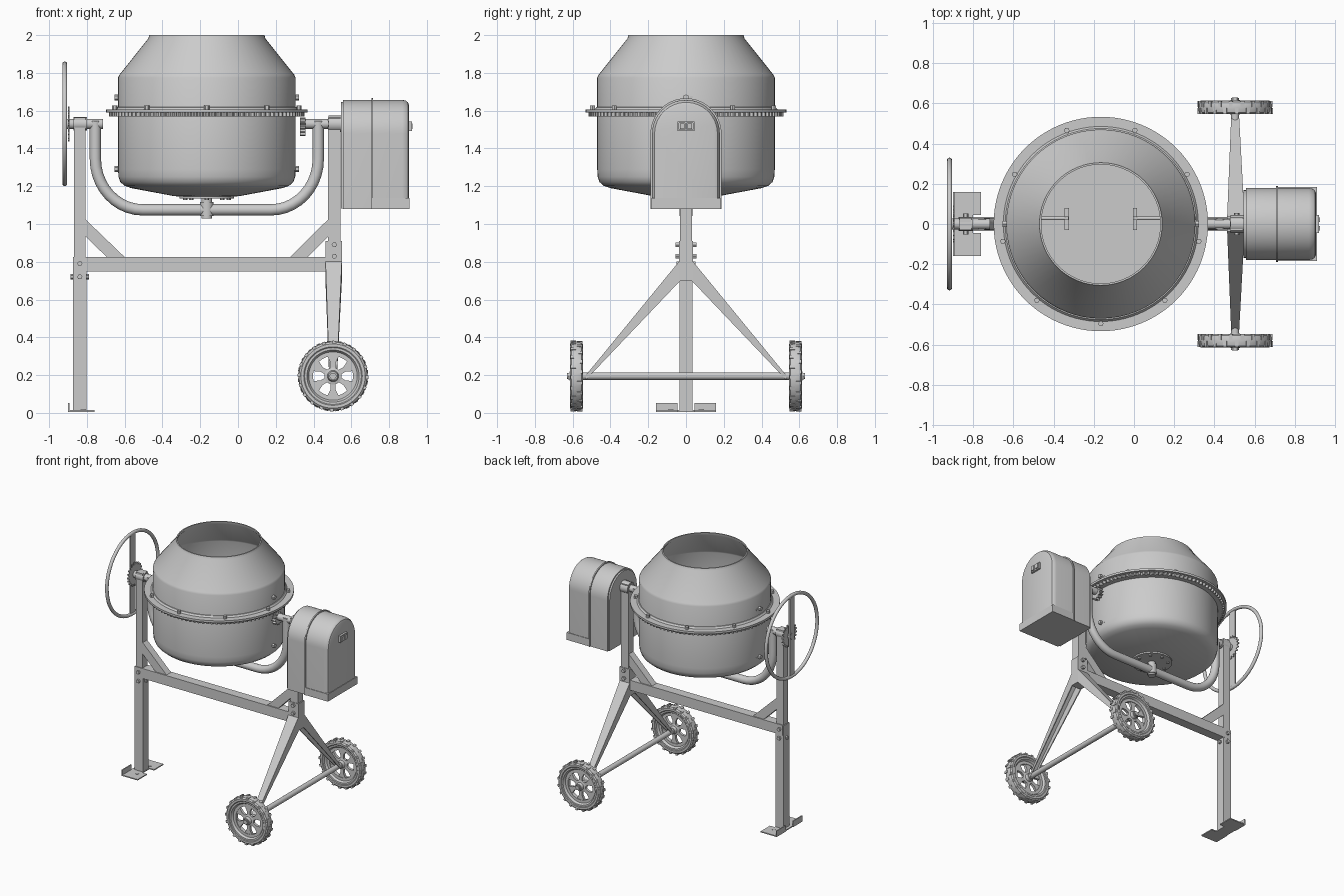
import bpy, bmesh
from math import sin, cos, pi, radians
from mathutils import Matrix, Vector

CX = -0.165  # drum axis
AX = {'X': Matrix.Rotation(pi / 2, 4, 'Y'), 'Y': Matrix.Rotation(-pi / 2, 4, 'X'), 'Z': Matrix()}


def finish(name, verts, faces, mat=Matrix()):
    me = bpy.data.meshes.new(name)
    me.from_pydata([mat @ Vector(v) for v in verts], [], faces)
    bm = bmesh.new()
    bm.from_mesh(me)
    bmesh.ops.remove_doubles(bm, verts=bm.verts, dist=1e-5)
    bmesh.ops.recalc_face_normals(bm, faces=bm.faces)
    bm.to_mesh(me)
    bm.free()
    ob = bpy.data.objects.new(name, me)
    bpy.context.collection.objects.link(ob)
    return ob


def loft(name, sections, mat=Matrix(), closed=False):
    n, m = len(sections[0]), len(sections)
    verts = [p for s in sections for p in s]
    faces = [(i * n + j, i * n + (j + 1) % n, (i + 1) % m * n + (j + 1) % n, (i + 1) % m * n + j)
             for i in range(m if closed else m - 1) for j in range(n)]
    if not closed:
        faces += [tuple(range(n)), tuple(range((m - 1) * n, m * n))]
    return finish(name, verts, faces, mat)


def box(name, x0, x1, y0, y1, z0, z1):
    return loft(name, [[(x0, y0, z), (x1, y0, z), (x1, y1, z), (x0, y1, z)] for z in (z0, z1)])


def plate(name, pts, y0, y1, mat=Matrix()):
    return loft(name, [[(x, y, z) for x, z in pts] for y in (y0, y1)], mat)


def lathe(name, prof, loc, axis='Z', seg=64, closed=True):
    secs = [[(r * cos(2 * pi * k / seg), r * sin(2 * pi * k / seg), z) for k in range(seg)] for r, z in prof]
    return loft(name, secs, Matrix.Translation(loc) @ AX[axis], closed)


def cyl(name, loc, r, h, axis='Z', seg=24):
    return lathe(name, [(r, -h / 2), (r, h / 2)], loc, axis, seg, False)


def gear(name, loc, r0, r1, h, teeth, axis='Z'):
    pts = [((r1 if k % 4 < 2 else r0), 2 * pi * k / (4 * teeth)) for k in range(4 * teeth)]
    secs = [[(r * cos(a), r * sin(a), z) for r, a in pts] for z in (-h / 2, h / 2)]
    return loft(name, secs, Matrix.Translation(loc) @ AX[axis])


def bolt(name, loc, axis, r=0.013, h=0.02):
    cyl(name, loc, r, h, axis, 6)


# Drum: thin shell with open mouth
lathe("drum", [(0, 1.145), (0.17, 1.147), (0.40, 1.19), (0.435, 1.202), (0.458, 1.222), (0.468, 1.25),
               (0.47, 1.29), (0.47, 1.775), (0.463, 1.79), (0.31, 1.982), (0.305, 2.0), (0.296, 2.0),
               (0.299, 1.98), (0.455, 1.782), (0.46, 1.77), (0.46, 1.26), (0.43, 1.21), (0.17, 1.16), (0, 1.16)],
      (CX, 0, 0), closed=False)
lathe("drum_flange", [(0.465, 1.59), (0.533, 1.59), (0.533, 1.606), (0.485, 1.606), (0.475, 1.618), (0.465, 1.62)],
      (CX, 0, 0), seg=96)
gear("drum_ring_gear", (CX, 0, 1.58), 0.502, 0.517, 0.022, 100)
for k in range(9):
    a = radians(-90 + 40 * k)
    bolt("flange_bolt", (CX + 0.495 * cos(a), 0.495 * sin(a), 1.612), 'Z', 0.014, 0.03)

# Drum hub under and inside the drum
cyl("hub_plate", (CX, 0, 1.143), 0.145, 0.014, seg=48)
cyl("hub_inner_plate", (CX, 0, 1.165), 0.165, 0.014, seg=48)
cyl("hub_inner_cap", (CX, 0, 1.185), 0.055, 0.05, seg=32)
cyl("hub_shaft", (CX, 0, 1.09), 0.028, 0.12)
cyl("hub_collar", (CX, 0, 1.08), 0.035, 0.075)
for k in range(8):
    a = pi * k / 4
    bolt("hub_bolt", (CX + 0.115 * cos(a), 0.115 * sin(a), 1.135), 'Z', 0.012, 0.018)

# Mixing paddles with arms and outside bolts
for s in (-1, 1):
    xa = CX + s * 0.17
    box("paddle", xa - 0.011, xa + 0.011, -0.03, 0.08, 1.3, 1.66)
    for z in (1.29, 1.67):
        cyl("paddle_arm", (CX + s * 0.32, 0.028, z), 0.009, 0.3, 'X', 12)
        bolt("paddle_bolt", (CX + s * 0.475, 0.0, z), 'X', 0.016, 0.026)
    box("paddle_link", xa - 0.009, xa + 0.009, 0.02, 0.038, 1.28, 1.68)

# Yoke: U-shaped tube carrying the drum
half = [(0.59, 1.545), (0.59, 1.38)]
half += [(0.34 + 0.25 * cos(a), 1.345 - 0.27 * sin(a)) for a in [radians(9 * k) for k in range(11)]]
path = [(CX - x, z) for x, z in half] + [(CX + x, z) for x, z in reversed(half)]
secs = []
for i, (x, z) in enumerate(path):
    p, q = path[max(i - 1, 0)], path[min(i + 1, len(path) - 1)]
    t = Vector((q[0] - p[0], q[1] - p[1])).normalized()
    secs.append([(x - t.y * 0.03 * cos(a), 0.03 * sin(a), z + t.x * 0.03 * cos(a))
                 for a in [2 * pi * k / 24 for k in range(24)]])
loft("yoke", secs)
cyl("left_pivot", (-0.81, 0, 1.53), 0.027, 0.19, 'X')
cyl("left_pivot_collar", (-0.835, 0, 1.53), 0.036, 0.07, 'X')
cyl("right_pivot", (0.44, 0, 1.53), 0.026, 0.21, 'X')
cyl("right_pivot_collar", (0.512, 0, 1.53), 0.044, 0.066, 'X')
gear("pinion", (0.342, 0, 1.515), 0.038, 0.05, 0.03, 12, 'X')

# Frame: posts, beam and diagonal braces
box("left_post_upper", -0.867, -0.808, -0.03, 0.03, 0.74, 1.565)
box("left_post_lower", -0.873, -0.802, -0.035, 0.035, 0.01, 0.825)
box("right_post", 0.477, 0.543, -0.033, 0.033, 0.74, 1.565)
box("cross_beam", -0.865, 0.535, -0.036, 0.036, 0.748, 0.826)
plate("left_brace", [(-0.808, 1.025), (-0.808, 0.935), (-0.695, 0.825), (-0.6, 0.825)], -0.028, 0.028)
plate("right_brace", [(0.478, 1.025), (0.478, 0.935), (0.37, 0.825), (0.275, 0.825)], -0.028, 0.028)
for s in (-1, 1):
    for z in (0.83, 0.89):
        bolt("right_post_bolt", (0.51, s * 0.044, z), 'Y', 0.014, 0.022)
    for z in (0.72, 0.79):
        bolt("left_post_bolt", (-0.8375, s * 0.04, z), 'Y', 0.014, 0.022)
    bolt("left_post_side_bolt", (-0.8375 + s * 0.04, 0, 0.72), 'X', 0.014, 0.018)

# Foot: notched plate with turned-up lip
for s in (-1, 1):
    y0, y1 = sorted((s * 0.045, s * 0.16))
    box("foot_plate", -0.895, -0.76, y0, y1, 0.006, 0.014)
    box("foot_lip", -0.9, -0.892, y0, y1, 0.006, 0.053)
    cyl("foot_hole_washer", (-0.82, s * 0.08, 0.014), 0.014, 0.006)
box("foot_bridge", -0.895, -0.80, -0.046, 0.046, 0.006, 0.014)


# Wheel legs: tapered channels open on the inner side
def channel(y, x0, x1, zt, zb, t):
    return [(x, y, z) for x, z in [(x0, zb), (x0, zt), (x1, zt), (x1, zb), (x1 - t, zb),
                                   (x1 - t, zt - 1.6 * t), (x0 + t, zt - 1.6 * t), (x0 + t, zb)]]


box("leg_bracket", 0.463, 0.55, -0.037, 0.037, 0.70, 0.91)
for s in (-1, 1):
    loft("wheel_leg", [channel(s * 0.03, 0.463, 0.55, 0.81, 0.70, 0.008),
                       channel(s * 0.53, 0.483, 0.523, 0.2, 0.175, 0.006)])
cyl("wheel_axle", (0.503, 0, 0.195), 0.02, 1.12, 'Y')
cyl("wheel_axle_ends", (0.503, 0, 0.195), 0.015, 1.26, 'Y')

# Wheels: tyre with tread, rim ring, six spokes, hub
for s in (-1, 1):
    c = Vector((0.503, s * 0.58, 0.195))
    T = Matrix.Translation(c)
    lathe("tyre", [(0.145, -0.026), (0.155, -0.034), (0.17, -0.034), (0.18, -0.026), (0.184, -0.01), (0.184, 0.01),
                   (0.18, 0.026), (0.17, 0.034), (0.155, 0.034), (0.145, 0.026)], c, 'Y', 72)
    lathe("rim", [(0.106, -0.014), (0.128, -0.014), (0.138, -0.03), (0.15, -0.03), (0.15, 0.03),
                  (0.138, 0.03), (0.128, 0.014), (0.106, 0.014)], c, 'Y', 60)
    lathe("wheel_hub", [(0.014, -0.036), (0.024, -0.036), (0.03, -0.014), (0.045, -0.01), (0.045, 0.01),
                        (0.03, 0.014), (0.024, 0.036), (0.014, 0.036)], c, 'Y', 32)
    for k in range(6):
        R = T @ Matrix.Rotation(radians(30 + 60 * k), 4, 'Y')
        plate("spoke", [(0.03, -0.014), (0.07, -0.013), (0.112, -0.034), (0.112, 0.034), (0.07, 0.013),
                        (0.03, 0.014)], -0.01, 0.01, R)
    for k in range(40):
        R = T @ Matrix.Rotation(2 * pi * (k + 0.25) / 40, 4, 'Y')
        d = 0.017 if k % 2 else -0.017
        plate("tread_block", [(0.17, -0.009), (0.187, -0.009), (0.187, 0.009), (0.17, 0.009)],
              d - 0.015, d + 0.015, R)
    cyl("axle_nut", (0.503, s * 0.62, 0.195), 0.02, 0.012, 'Y', 6)


# Motor housing: arched cover
def arch(x, d):
    r = 0.182 - d
    return [(x, -r, 1.08 + max(d, 0) * 0.2), (x, r, 1.08 + max(d, 0) * 0.2)] + \
           [(x, r * cos(pi * k / 32), 1.478 + r * sin(pi * k / 32)) for k in range(33)]


loft("motor_cover", [arch(x, d) for x, d in [(0.557, 0.003), (0.87, 0.003), (0.888, 0.007), (0.9, 0.016),
                                             (0.905, 0.03)]])
loft("motor_cover_seam", [arch(0.706, -0.006), arch(0.716, -0.006)])
loft("motor_back_plate", [arch(0.545, 0.014), arch(0.558, 0.014)])
box("motor_cover_skirt", 0.716, 0.909, -0.183, 0.183, 1.08, 1.138)
for y0, y1, z0, z1 in [(-0.045, 0.045, 1.535, 1.543), (-0.045, 0.045, 1.492, 1.5), (-0.045, -0.037, 1.5, 1.535),
                       (0.037, 0.045, 1.5, 1.535), (-0.005, 0.005, 1.5, 1.535)]:
    box("switch_frame", 0.9, 0.92, y0, y1, z0, z1)
for y in (-0.021, 0.021):
    box("switch_button", 0.9, 0.925, y - 0.012, y + 0.012, 1.503, 1.532)

# Tilting handwheel with locking disc
N = 16
lathe("handwheel_rim", [(0.317 + 0.013 * cos(2 * pi * k / N), 0.013 * sin(2 * pi * k / N)) for k in range(N)],
      (-0.917, 0, 1.53), 'X', 72)
box("handwheel_bar", -0.923, -0.911, -0.03, 0.03, 1.215, 1.845)
gear("locking_disc", (-0.897, 0, 1.53), 0.075, 0.092, 0.008, 20, 'X')
cyl("handwheel_hub", (-0.895, 0, 1.53), 0.025, 0.06, 'X')

bpy.ops.object.select_all(action='SELECT')
bpy.context.view_layer.objects.active = bpy.context.selected_objects[0]
bpy.ops.object.shade_smooth_by_angle(angle=radians(32))
